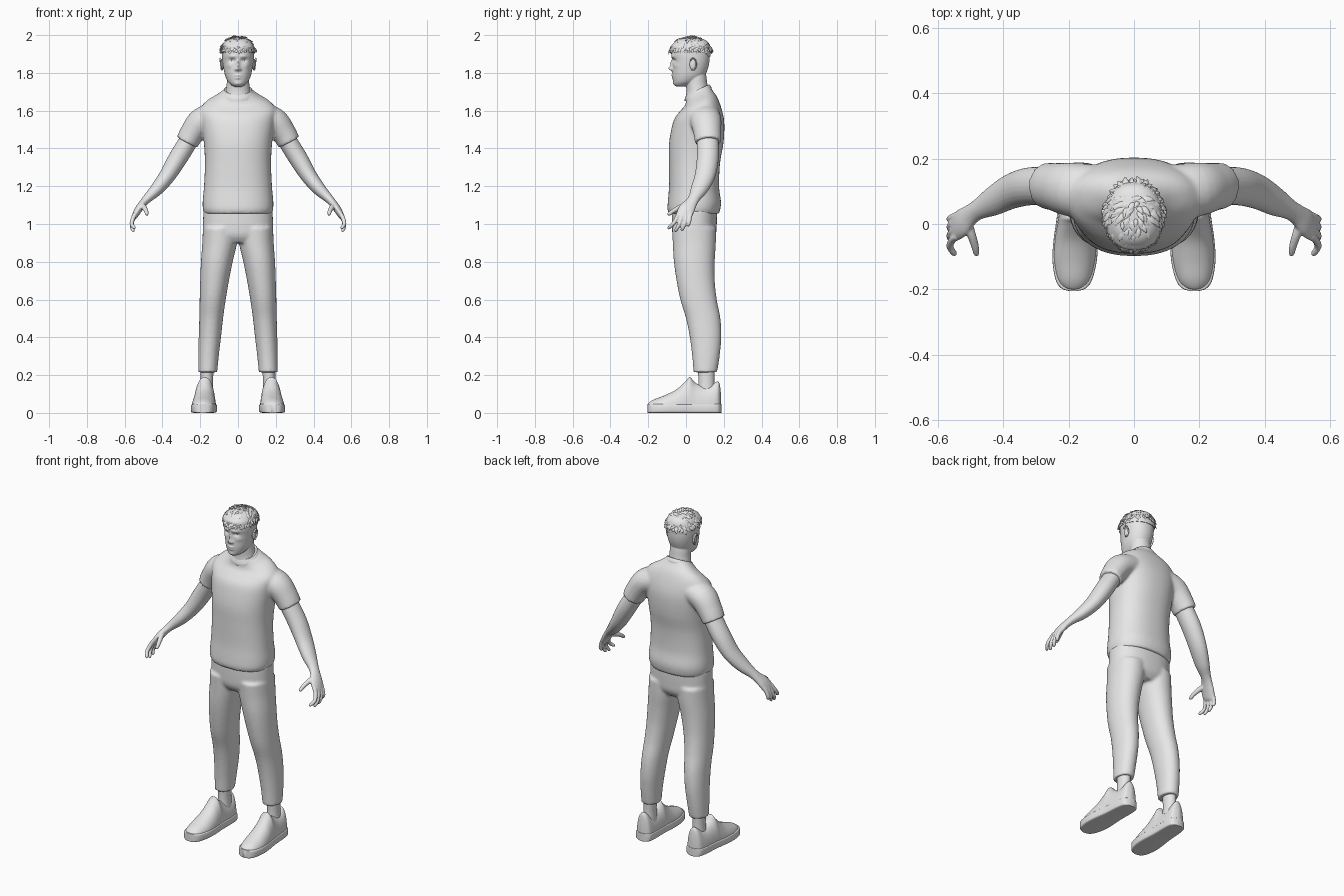
import bpy, bmesh, math, random
from mathutils import Vector, Matrix

cube = bpy.data.objects.get("Cube")
if cube:
    bpy.data.objects.remove(cube, do_unlink=True)
random.seed(4)
UP = Vector((0, 0, 1))

clay = bpy.data.materials.new("plain_grey")
clay.use_nodes = True
clay.diffuse_color = (0.8, 0.8, 0.8, 1)
clay.node_tree.nodes["Principled BSDF"].inputs["Base Color"].default_value = (0.8, 0.8, 0.8, 1)


# Helpers
def smooth_rows(rows, steps):
    """Pass a smooth spline through the station rows."""
    out = []
    for i in range(len(rows) - 1):
        p, q = rows[i], rows[i + 1]
        before, after = rows[max(i - 1, 0)], rows[min(i + 2, len(rows) - 1)]
        for s in range(steps):
            t = s / steps
            out.append([b + t / 2 * (c - a + t * (2 * a - 5 * b + 4 * c - d + t * (3 * (b - c) + d - a)))
                        for a, b, c, d in zip(before, p, q, after)])
    return out + [list(rows[-1])]


def outline(sides, power):
    """Unit superellipse."""
    points = []
    for k in range(sides):
        angle = math.tau * k / sides
        points.append([math.copysign(abs(f) ** (2 / power), f) for f in (math.cos(angle), math.sin(angle))])
    return points


def skin_rings(bm, rings):
    """Join rings of points into a closed tube."""
    loops = [[bm.verts.new(p) for p in ring] for ring in rings]
    n = len(loops[0])
    for low, high in zip(loops, loops[1:]):
        for k in range(n):
            bm.faces.new((low[k], low[(k + 1) % n], high[(k + 1) % n], high[k]))
    bm.faces.new(loops[0][::-1])
    bm.faces.new(loops[-1])


def column(bm, rows, side=1, sides=48, power=2.3, steps=6):
    """Upright loft; rows are z, centre x, half width, front y, back y, tilt."""
    rings = []
    for z, cx, rx, front, back, tilt in smooth_rows(rows, steps):
        cy, ry = (front + back) / 2, (back - front) / 2
        rings.append([(side * (cx + rx * u), cy + ry * v, z + tilt * ry * v) for u, v in outline(sides, power)])
    skin_rings(bm, rings)


def limb(bm, rows, side=1, sides=24, steps=5, ref=(0, 1, 0)):
    """Loft along a path; rows are x, y, z, half width, half thickness."""
    rows = smooth_rows(rows, steps)
    centres = [Vector(r[:3]) for r in rows]
    rings = []
    for i, r in enumerate(rows):
        along = (centres[min(i + 1, len(rows) - 1)] - centres[max(i - 1, 0)]).normalized()
        a = Vector(ref)
        a = (a - along * a.dot(along)).normalized()
        b = along.cross(a)
        points = [centres[i] + a * r[3] * u + b * r[4] * v for u, v in outline(sides, 2)]
        rings.append([(side * p.x, p.y, p.z) for p in points])
    skin_rings(bm, rings)


def ball(bm, centre, radii):
    place = Matrix.Translation(centre) @ Matrix.Diagonal((*radii, 1))
    bmesh.ops.create_uvsphere(bm, u_segments=24, v_segments=14, radius=1, matrix=place)


def finish(name, bm, voxel=0, relax=4, angle=40):
    """Turn the mesh into an object; voxel above zero fuses its pieces."""
    bmesh.ops.recalc_face_normals(bm, faces=bm.faces)
    mesh = bpy.data.meshes.new(name)
    bm.to_mesh(mesh)
    bm.free()
    obj = bpy.data.objects.new(name, mesh)
    bpy.context.collection.objects.link(obj)
    mesh.materials.append(clay)
    bpy.ops.object.select_all(action="DESELECT")
    obj.select_set(True)
    bpy.context.view_layer.objects.active = obj
    bpy.ops.object.shade_smooth_by_angle(angle=math.radians(angle))
    if voxel:
        fuse = obj.modifiers.new("fuse", "REMESH")
        fuse.mode, fuse.voxel_size, fuse.use_smooth_shade = "VOXEL", voxel, True
        soften = obj.modifiers.new("soften", "SMOOTH")
        soften.factor, soften.iterations = 0.5, relax
    return obj


# Shirt: torso with both sleeves, then the neckband
bm = bmesh.new()
column(bm, [(1.055, 0, .178, -.092, .175, 0), (1.08, 0, .186, -.098, .182, 0), (1.12, 0, .187, -.096, .185, 0),
            (1.2, 0, .18, -.09, .175, 0), (1.32, 0, .175, -.09, .18, 0), (1.42, 0, .18, -.09, .197, 0),
            (1.5, 0, .19, -.078, .203, 0), (1.56, 0, .198, -.06, .2, 0), (1.61, 0, .2, -.03, .185, .1),
            (1.65, 0, .165, -.005, .165, .25), (1.68, 0, .11, 0, .14, .4), (1.705, 0, .075, 0, .125, .45)])
for side in (1, -1):
    limb(bm, [(.11, .095, 1.575, .085, .07), (.19, .105, 1.545, .083, .073),
              (.24, .113, 1.485, .074, .066), (.27, .117, 1.433, .07, .061)], side)
finish("shirt", bm, .008, 5)

bm = bmesh.new()
column(bm, [(1.68, 0, .09, -.007, .137, .42), (1.695, 0, .085, -.006, .133, .45), (1.712, 0, .073, .002, .123, .45)],
       power=2)
finish("neckband", bm)

# Trousers: hips with both legs
bm = bmesh.new()
column(bm, [(.9, 0, .13, -.045, .13, 0), (.94, 0, .182, -.07, .157, 0), (1, 0, .185, -.075, .163, 0),
            (1.075, 0, .183, -.075, .165, 0)])
for side in (1, -1):
    column(bm, [(.215, .16, .05, .04, .165, 0), (.3, .156, .054, .033, .178, 0), (.4, .149, .059, .02, .187, 0),
                (.5, .142, .063, 0, .182, 0), (.6, .134, .069, -.03, .163, 0), (.7, .124, .076, -.05, .152, 0),
                (.8, .112, .084, -.064, .152, 0), (.9, .097, .092, -.07, .158, 0), (.98, .092, .094, -.074, .16, 0)],
           side, power=2.1)
finish("trousers", bm, .008, 5)

# Arms, hands and ankles
fingers = [(-.047, -.09, .972, .55), (-.022, -.054, .958, .555), (.001, -.02, .963, .557), (.02, .012, .985, .56)]
for side, label in ((1, "left"), (-1, "right")):
    bm = bmesh.new()
    limb(bm, [(.21, .11, 1.53, .055, .05), (.262, .115, 1.44, .058, .05), (.32, .115, 1.345, .058, .05),
              (.375, .1, 1.255, .054, .043), (.43, .07, 1.185, .045, .035), (.475, .045, 1.14, .032, .025),
              (.5, .028, 1.113, .033, .021), (.525, .005, 1.08, .043, .02), (.545, -.012, 1.045, .041, .016),
              (.55, -.017, 1.03, .032, .01)], side)
    for root, tip, low, x in fingers:
        limb(bm, [(.54, root + .008, 1.06, .011, .012), (.554, root, 1.035, .0115, .012),
                  (.563, (root + tip) / 2, (1.03 + low) / 2, .0105, .011), (x, tip, low + .008, .009, .009),
                  (x - .002, tip, low, .003, .003)], side, 12)
    limb(bm, [(.512, .01, 1.1, .018, .016), (.498, -.03, 1.088, .015, .014), (.487, -.065, 1.07, .012, .012),
              (.482, -.09, 1.052, .01, .009), (.481, -.096, 1.046, .003, .003)], side, 12, ref=UP)
    finish(label + "_arm", bm, .004, 3)

    bm = bmesh.new()
    column(bm, [(.1, .166, .036, .06, .155, 0), (.16, .165, .033, .066, .15, 0), (.25, .163, .034, .062, .152, 0)],
           side, 24, 2)
    finish(label + "_ankle", bm)

# Shoes: rows are y, half width, height of the upper
last = smooth_rows([(-.205, .012, .045), (-.197, .037, .056), (-.17, .056, .072), (-.11, .068, .095),
                    (-.05, .067, .125), (.0, .062, .17), (.02, .06, .19), (.05, .058, .16), (.09, .057, .142),
                    (.13, .055, .145), (.165, .049, .165), (.18, .036, .155), (.188, .014, .1)], 5)
for side, label in ((1, "left"), (-1, "right")):
    sole, upper = [], []
    for y, w, h in last:
        cx = .177 - .04 * y
        sole.append([(side * (cx + w * u), y, .024 + .024 * v) for u, v in outline(32, 7)])
        upper.append([(side * (cx + (w - .004) * u), y * .985, .03 + (h - .03) * max(v, 0)) for u, v in outline(40, 2.1)])
    for part, rings in (("sole", sole), ("upper", upper)):
        bm = bmesh.new()
        skin_rings(bm, rings)
        finish(label + "_shoe_" + part, bm)

# Head: skull column shaped by soft bumps (x, z, spread x, spread z, push forward)
bm = bmesh.new()
column(bm, [(1.728, 0, .022, -.052, .01, 0), (1.738, 0, .038, -.062, .03, 0), (1.755, 0, .054, -.067, .06, 0),
            (1.785, 0, .068, -.071, .098, 0), (1.82, 0, .076, -.071, .115, 0), (1.86, 0, .082, -.071, .124, 0),
            (1.9, 0, .084, -.077, .125, 0), (1.94, 0, .079, -.07, .118, 0), (1.97, 0, .058, -.04, .09, 0),
            (1.983, 0, .025, 0, .05, 0)], sides=96, power=2.15, steps=9)
bumps = [(0, 1.823, .011, .012, .021), (0, 1.848, .008, .02, .013), (.013, 1.818, .006, .006, .008),
         (.03, 1.887, .02, .007, .005), (.031, 1.866, .015, .009, -.011), (.048, 1.838, .014, .012, .004),
         (0, 1.787, .017, .005, .007), (0, 1.773, .015, .005, .006), (0, 1.744, .018, .01, .005)]
for v in bm.verts:
    if v.co.y < .01:
        x, z = abs(v.co.x), v.co.z
        v.co.y -= sum(push * math.exp(-((x - bx) / sx) ** 2 - ((z - bz) / sz) ** 2) for bx, bz, sx, sz, push in bumps)
column(bm, [(1.66, 0, .08, -.002, .132, 0), (1.7, 0, .066, .002, .121, 0), (1.74, 0, .06, 0, .113, 0),
            (1.78, 0, .058, 0, .108, 0), (1.83, 0, .05, .01, .1, 0)], power=2)
finish("head", bm, .0035, 2)

# Eyes and ears
for side, label in ((1, "left"), (-1, "right")):
    bm = bmesh.new()
    ball(bm, (side * .031, -.044, 1.866), (.014, .013, .009))
    finish(label + "_eye", bm)
    bm = bmesh.new()
    ball(bm, (side * .083, .036, 1.845), (.008, .017, .03))
    rim = []
    for k in range(9):
        angle = math.radians(-110 + 32 * k)
        rim.append((.09 + .004 * math.sin(angle), .037 + .017 * math.cos(angle), 1.846 + .031 * math.sin(angle), .005, .004))
    limb(bm, rim, side, 10, ref=(1, 0, 0))
    finish(label + "_ear", bm)

# Hair: cap plus swept tufts growing away from the crown
bm = bmesh.new()
column(bm, [(1.9, 0, .086, -.079, .129, -.13), (1.93, 0, .086, -.079, .13, -.1), (1.955, 0, .077, -.068, .122, 0),
            (1.975, 0, .055, -.045, .1, 0), (1.987, 0, .02, 0, .055, 0)])
finish("hair_cap", bm)

bm = bmesh.new()
middle, crown = Vector((0, .027, 1.9)), Vector((0, .09, 1.985))
for k in range(210):
    # Even spiral over the upper half of the skull
    rise = .16 + .83 * (k + .5) / 210
    turn = 2.4 * k
    flat = math.sqrt(1 - rise * rise)
    unit = Vector((flat * math.cos(turn), flat * math.sin(turn), rise))
    root = middle + Vector((unit.x * .084, unit.y * .102, unit.z * .084))
    normal = Vector((unit.x / .084, unit.y / .102, unit.z / .084)).normalized()
    flow = root - crown + Vector([random.uniform(-.03, .03) for _ in range(3)])
    flow = (flow - normal * flow.dot(normal)).normalized()
    size = random.uniform(.7, 1.15)
    lift = random.uniform(.006, .014)
    reach = .034 * size if root.z > 1.925 else .018 * size
    rows = []
    for t, height, width in ((-.3, -.004, .006), (.15, .5 * lift, .01), (.6, .9 * lift, .007), (1, lift, .0008)):
        p = root + flow * reach * t + normal * height
        rows.append((*p, width * size, width * size * .5))
    limb(bm, rows, sides=6, steps=2, ref=normal.cross(flow))
finish("hair_tufts", bm, angle=60)
